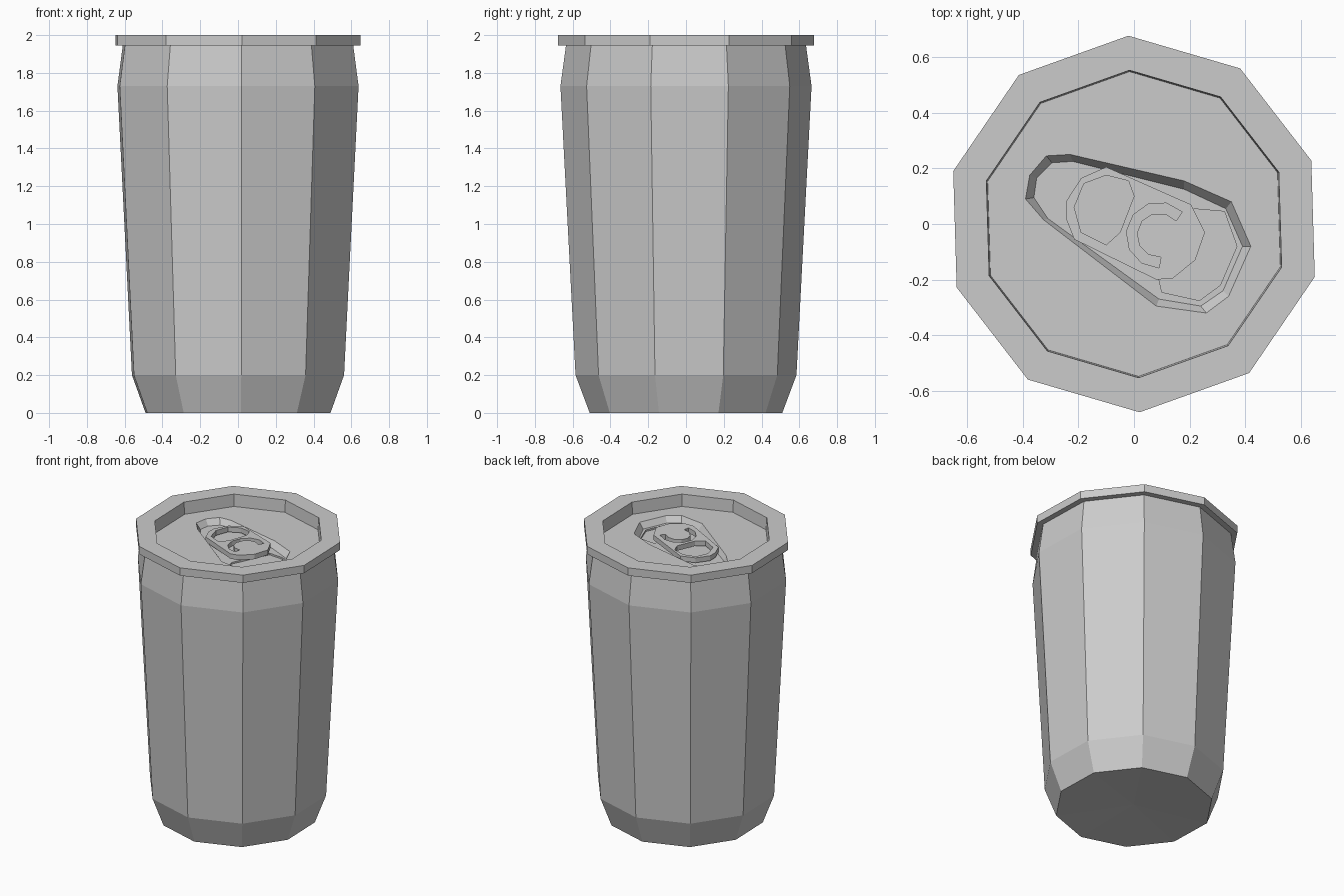
import bpy, bmesh, math

cube = bpy.data.objects.get("Cube")
if cube:
    bpy.data.objects.remove(cube, do_unlink=True)

metal = bpy.data.materials.new("bare grey metal")
metal.use_nodes = True
GREY = (0.6, 0.6, 0.6, 1)
metal.diffuse_color = GREY
metal.node_tree.nodes["Principled BSDF"].inputs["Base Color"].default_value = GREY

SIDES = 10
TURN = math.radians(19.7)
LID_Z = 1.915
FLOOR_Z = 1.875


def polygon(radius, centre=(0, 0), sides=SIDES):
    """Counter-clockwise regular outline."""
    angles = [TURN + math.tau * i / sides for i in range(sides)]
    return [(centre[0] + radius * math.cos(a), centre[1] + radius * math.sin(a)) for a in angles]


def ring(bm, outline, height):
    """Closed row of vertices; height is a number or a function of x."""
    level = height if callable(height) else (lambda x: height)
    return [bm.verts.new((x, y, level(x))) for x, y in outline]


def loft(bm, rings):
    for a, b in zip(rings, rings[1:]):
        for i in range(len(a)):
            j = (i + 1) % len(a)
            bm.faces.new((a[i], a[j], b[j], b[i]))


def fill(bm, rings, up=True):
    """Flat cap; every ring after the first is a hole."""
    edges = []
    for r in rings:
        for v, w in zip(r, r[1:] + r[:1]):
            edges.append(bm.edges.get((v, w)) or bm.edges.new((v, w)))
    made = bmesh.ops.triangle_fill(bm, use_beauty=True, edges=edges, normal=(0, 0, 1))
    for f in made["geom"]:
        if isinstance(f, bmesh.types.BMFace):
            f.normal_update()
            if (f.normal.z > 0) != up:
                f.normal_flip()


def finish(bm, name):
    mesh = bpy.data.meshes.new(name)
    bm.to_mesh(mesh)
    bm.free()
    mesh.materials.append(metal)
    obj = bpy.data.objects.new(name, mesh)
    bpy.context.collection.objects.link(obj)
    return obj


def lathe(name, profile):
    bm = bmesh.new()
    rings = [ring(bm, polygon(r), z) for r, z in profile]
    loft(bm, rings)
    return bm, rings


# Tapered body with a slightly domed base
bm, rings = lathe("can_body", [(0.51, 0), (0.585, 0.2), (0.665, 1.73), (0.635, 1.95)])
hub = bm.verts.new((0, 0, 0.02))
base = rings[0]
for v, w in zip(base, base[1:] + base[:1]):
    bm.faces.new((w, v, hub))
finish(bm, "can_body")

# Overhanging rim
bm, rings = lathe("rim", [(0.63, 1.945), (0.677, 1.945), (0.677, 2), (0.553, 2), (0.548, LID_Z)])
finish(bm, "rim")

# Lid with the sunken teardrop panel and finger dent
recess_top = [(-.315, .245), (-.375, .175), (-.39, .09), (-.325, .015), (.08, -.295), (.26, -.32),
              (.34, -.26), (.42, -.08), (.35, .08), (.18, .155), (-.23, .25)]
recess_floor = [(-.295, .22), (-.35, .165), (-.36, .095), (-.31, .02), (.09, -.27), (.24, -.295),
                (.32, -.24), (.39, -.08), (.33, .055), (.18, .125), (-.22, .225)]
dent = [(.09, -.2), (.1, -.245), (.235, -.275), (.31, -.22), (.37, -.08), (.325, .045), (.21, .055)]

bm = bmesh.new()
lid_edge = ring(bm, polygon(0.548), LID_Z)
upper = ring(bm, recess_top, LID_Z)
lower = ring(bm, recess_floor, FLOOR_Z)
dent_top = ring(bm, dent, FLOOR_Z)
dent_floor = ring(bm, dent, FLOOR_Z - 0.012)
loft(bm, [upper, lower])
loft(bm, [dent_top, dent_floor])
fill(bm, [lid_edge, upper])
fill(bm, [lower, dent_top])
fill(bm, [dent_floor])
finish(bm, "lid")

# Pull tab with a finger hole and a C-shaped slot
tab_outline = [(-.1, .205), (-.19, .165), (-.245, .08), (-.245, .02), (-.215, -.055), (.08, -.2),
               (.14, -.195), (.22, -.13), (.255, -.03), (.205, .07)]
finger_hole = [(-.1, .175), (-.18, .145), (-.215, .06), (-.19, -.03), (-.1, -.075), (-.05, -.03),
               (0, .1), (-.02, .155)]


def arc(radius, start, end, steps):
    angles = [math.radians(start + (end - start) * i / steps) for i in range(steps + 1)]
    return [(0.09 + radius * math.cos(a), -0.04 + radius * math.sin(a)) for a in angles]


slot = arc(0.118, 45, 270, 7) + arc(0.08, 275, 40, 7)


def tab_top(x):
    return 1.93 + 0.05 * x


def tab_bottom(x):
    return tab_top(x) - 0.035


bm = bmesh.new()
outlines = (tab_outline, finger_hole, slot)
tops = [ring(bm, o, tab_top) for o in outlines]
bottoms = [ring(bm, o, tab_bottom) for o in outlines]
loft(bm, [bottoms[0], tops[0]])
for t, b in zip(tops[1:], bottoms[1:]):
    loft(bm, [t, b])
fill(bm, tops)
fill(bm, bottoms, up=False)
finish(bm, "pull_tab")

# Rivet under the tab tongue
bm = bmesh.new()
stud = polygon(0.035, (0.11, -0.045), 8)
foot, head = ring(bm, stud, FLOOR_Z), ring(bm, stud, 1.91)
loft(bm, [foot, head])
fill(bm, [head])
finish(bm, "rivet")
